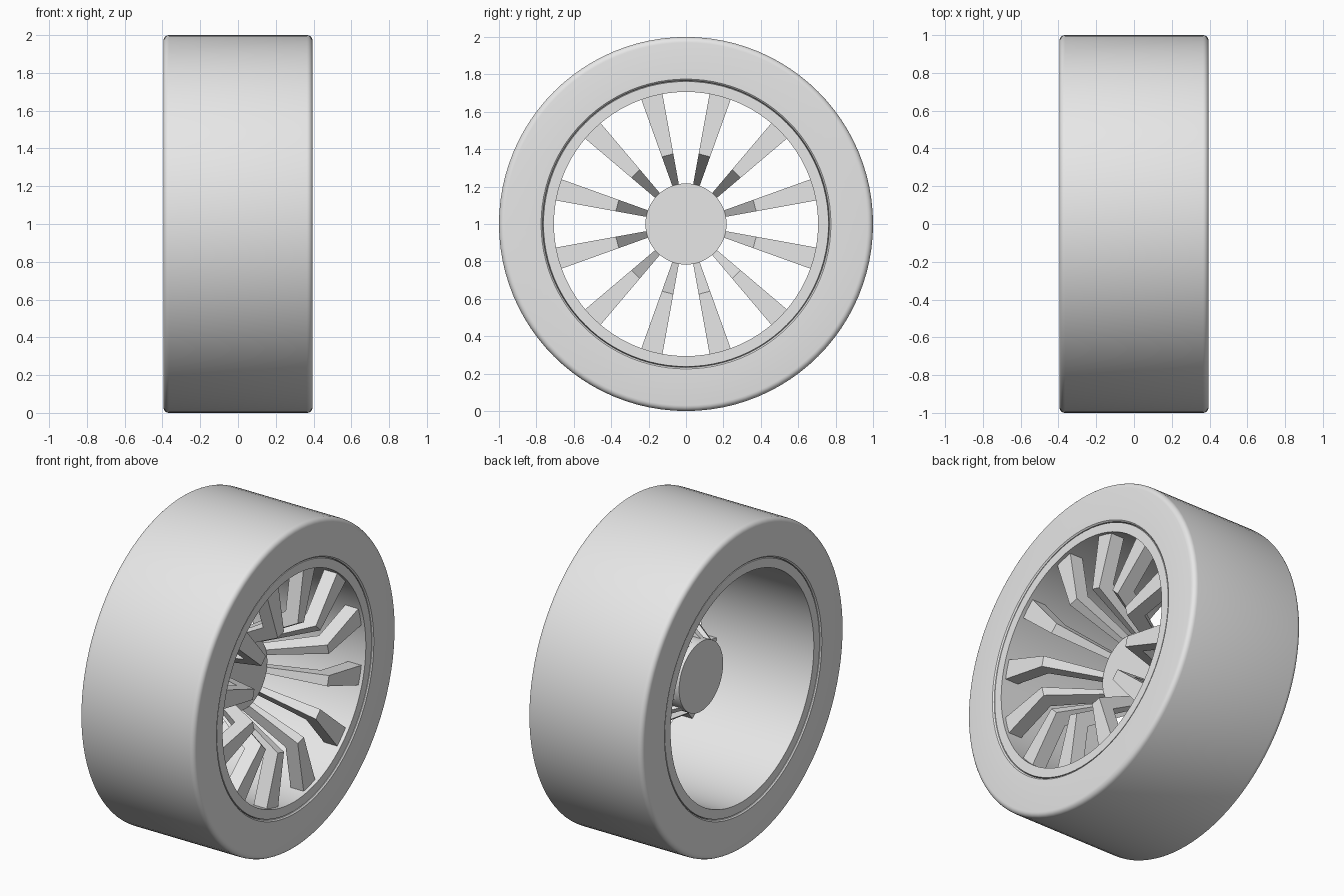
import bpy, bmesh, math
from mathutils import Matrix, Vector

cube = bpy.data.objects.get("Cube")
if cube:
    bpy.data.objects.remove(cube, do_unlink=True)

grey = bpy.data.materials.new("light_grey")
grey.use_nodes = True
grey.diffuse_color = (0.8, 0.8, 0.8, 1)
grey.node_tree.nodes["Principled BSDF"].inputs["Base Color"].default_value = (0.8, 0.8, 0.8, 1)

CENTRE = Vector((0, 0, 1))


def finish(name, bm, smooth=True):
    bmesh.ops.recalc_face_normals(bm, faces=bm.faces)
    mesh = bpy.data.meshes.new(name)
    bm.to_mesh(mesh)
    bm.free()
    mesh.materials.append(grey)
    obj = bpy.data.objects.new(name, mesh)
    obj.location = CENTRE
    bpy.context.collection.objects.link(obj)
    if smooth:
        bpy.ops.object.select_all(action='DESELECT')
        obj.select_set(True)
        bpy.context.view_layer.objects.active = obj
        bpy.ops.object.shade_smooth_by_angle(angle=math.radians(32))
    return obj


def lathe(name, profile, steps=96):
    """Turn a closed (x, radius) profile about the x axle."""
    bm = bmesh.new()
    rings = []
    for i in range(steps):
        turn = Matrix.Rotation(math.tau * i / steps, 3, 'X')
        rings.append([bm.verts.new(turn @ Vector((x, 0, r))) for x, r in profile])
    n = len(profile)
    for i in range(steps):
        a, b = rings[i], rings[(i + 1) % steps]
        for j in range(n):
            k = (j + 1) % n
            bm.faces.new((a[j], a[k], b[k], b[j]))
    return finish(name, bm)


def mirrored(half):
    return half + [(-x, r) for x, r in reversed(half)]


# Tyre: wide flat tread, rounded shoulders, small chamfer beside the rim
W, R, ROUND = 0.395, 1.0, 0.03
shoulder = [(W - ROUND + ROUND * math.cos(a), R - ROUND + ROUND * math.sin(a))
            for a in (math.radians(18 * i) for i in range(6))]
lathe("tyre", mirrored([(0.37, 0.765), (0.388, 0.767), (W, 0.775)] + shoulder))

# Rim barrel: open tube just inside the tyre
lathe("rim_barrel", mirrored([(0.388, 0.706), (0.388, 0.762), (0.37, 0.766)]))

# Hub: short solid drum set deep in the barrel
bm = bmesh.new()
bmesh.ops.create_cone(bm, cap_ends=True, segments=64, radius1=0.217, radius2=0.217, depth=0.155)
bmesh.ops.rotate(bm, verts=bm.verts, matrix=Matrix.Rotation(math.pi / 2, 3, 'Y'))
bmesh.ops.translate(bm, verts=bm.verts, vec=(-0.027, 0, 0))
finish("hub", bm)

# Spokes: bent side outline (x, radius), widening evenly with radius
outline = [(0.02, 0.2), (0.365, 0.38), (0.365, 0.71), (0.275, 0.71), (0.275, 0.43), (-0.1, 0.2)]
HALF_WIDTH = 0.083
for s in range(12):
    bm = bmesh.new()
    turn = Matrix.Rotation(math.radians(15 + 30 * s), 3, 'X')
    left, right = [[bm.verts.new(turn @ Vector((x, side * HALF_WIDTH * r, r))) for x, r in outline]
                   for side in (-1, 1)]
    n = len(outline)
    # each flank is two quads meeting at the bend
    for flank in (left, right):
        bm.faces.new((flank[0], flank[1], flank[4], flank[5]))
        bm.faces.new(flank[1:5])
    for j in range(n):
        k = (j + 1) % n
        bm.faces.new((left[j], left[k], right[k], right[j]))
    finish(f"spoke_{s + 1}", bm, smooth=False)
